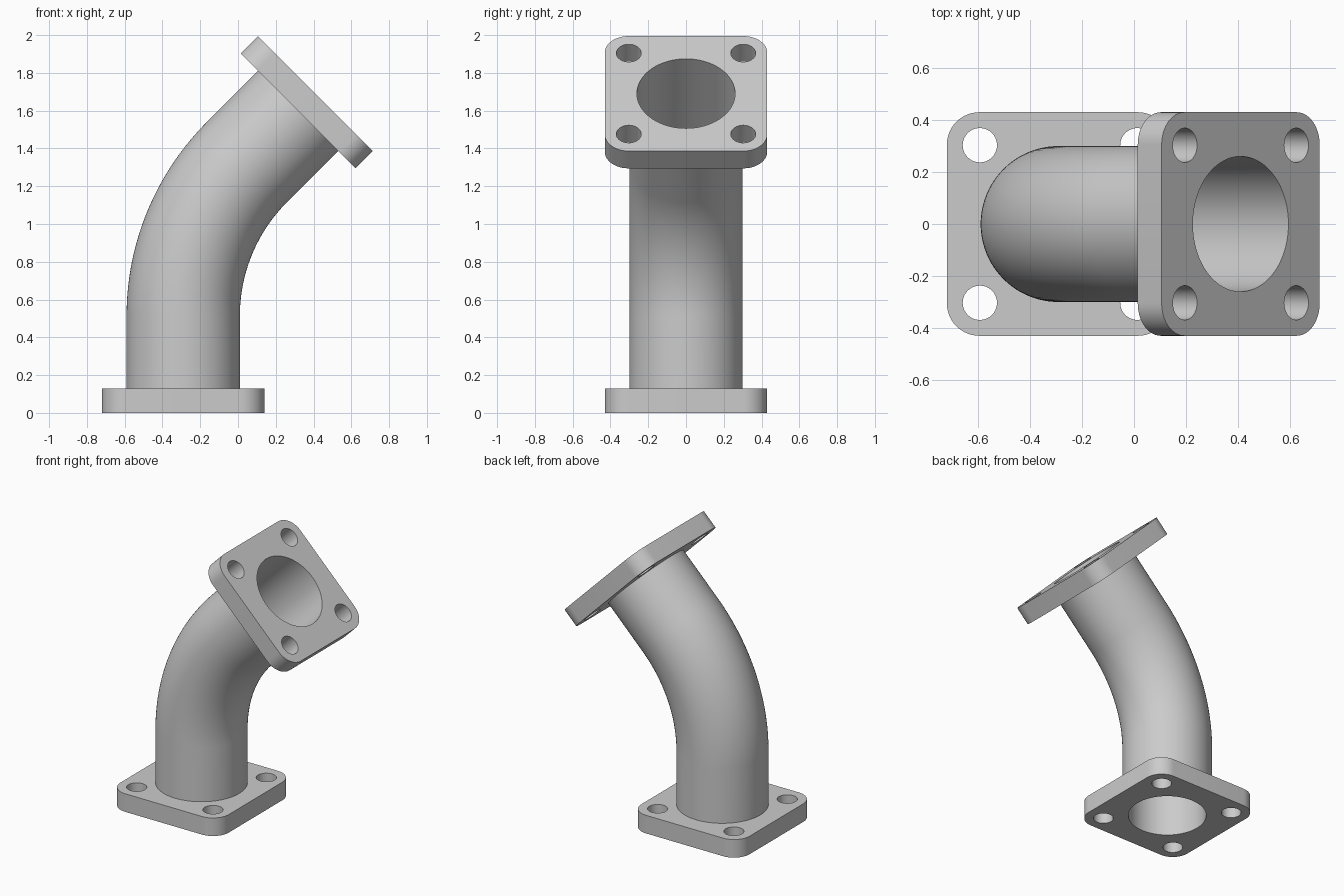
import bpy, bmesh
from math import sin, cos, pi, radians
from mathutils import Matrix, Vector

if "Cube" in bpy.data.objects:
    bpy.data.objects.remove(bpy.data.objects["Cube"])

SEG = 96
OUTER, BORE = 0.30, 0.26          # pipe radii
HALF, CORNER, THICK = 0.43, 0.125, 0.13   # flange plate
BOLT, BOLT_R = 0.303, 0.066
BEND_R, START_X, ANGLE = 1.15, -0.29, radians(45)
LEG = 0.514                       # straight length at each end


def finish(bm, name, matrix=Matrix()):
    bmesh.ops.recalc_face_normals(bm, faces=bm.faces[:])
    me = bpy.data.meshes.new(name)
    bm.to_mesh(me)
    bm.free()
    ob = bpy.data.objects.new(name, me)
    bpy.context.collection.objects.link(ob)
    ob.matrix_world = matrix
    bpy.ops.object.select_all(action='DESELECT')
    ob.select_set(True)
    bpy.context.view_layer.objects.active = ob
    bpy.ops.object.shade_smooth_by_angle(angle=radians(30))
    return ob


def circle(cx, cy, r, n):
    return [(cx + r * cos(2 * pi * i / n), cy + r * sin(2 * pi * i / n)) for i in range(n)]


def rounded_square(half, r, n=12):
    pts = []
    for k, (sx, sy) in enumerate([(1, 1), (-1, 1), (-1, -1), (1, -1)]):
        for i in range(n + 1):
            a = (k + i / n) * pi / 2
            pts.append((sx * (half - r) + r * cos(a), sy * (half - r) + r * sin(a)))
    return pts


def flange(name, matrix):
    # Rounded plate outline with bore and four bolt holes, extruded
    loops = [rounded_square(HALF, CORNER), circle(0, 0, BORE, SEG)]
    loops += [circle(x, y, BOLT_R, 40) for x in (-BOLT, BOLT) for y in (-BOLT, BOLT)]
    bm = bmesh.new()
    for pts in loops:
        vs = [bm.verts.new((x, y, 0)) for x, y in pts]
        for i in range(len(vs)):
            bm.edges.new((vs[i - 1], vs[i]))
    bmesh.ops.triangle_fill(bm, edges=bm.edges[:], use_beauty=True, normal=(0, 0, 1))
    ext = bmesh.ops.extrude_face_region(bm, geom=bm.faces[:], use_keep_orig=True)
    top = [g for g in ext['geom'] if isinstance(g, bmesh.types.BMVert)]
    bmesh.ops.translate(bm, verts=top, vec=(0, 0, THICK))
    return finish(bm, name, matrix)


# Centreline stations: (point, tilt) for straight, bend, straight
end_dir = Vector((sin(ANGLE), 0, cos(ANGLE)))
stations = [(Vector((START_X, 0, THICK)), 0)]
for i in range(41):
    a = ANGLE * i / 40
    stations.append((Vector((START_X + BEND_R * (1 - cos(a)), 0, LEG + BEND_R * sin(a))), a))
pipe_end = stations[-1][0] + end_dir * (LEG - THICK)
stations.append((pipe_end, ANGLE))

# Hollow pipe: outer rings forward, inner rings back, joined in a closed loop
bm = bmesh.new()
rings = []
for r, path in ((OUTER, stations), (BORE, stations[::-1])):
    for p, a in path:
        m = Matrix.Translation(p) @ Matrix.Rotation(a, 4, 'Y')
        rings.append([bm.verts.new(m @ Vector((x, y, 0))) for x, y in circle(0, 0, r, SEG)])
for k in range(len(rings)):
    lo, hi = rings[k - 1], rings[k]
    for i in range(SEG):
        bm.faces.new((lo[i - 1], lo[i], hi[i], hi[i - 1]))
finish(bm, "bent_pipe")

# Flanges at both ends
flange("bottom_flange", Matrix.Translation((START_X, 0, 0)))
flange("top_flange", Matrix.Translation(pipe_end) @ Matrix.Rotation(ANGLE, 4, 'Y'))
